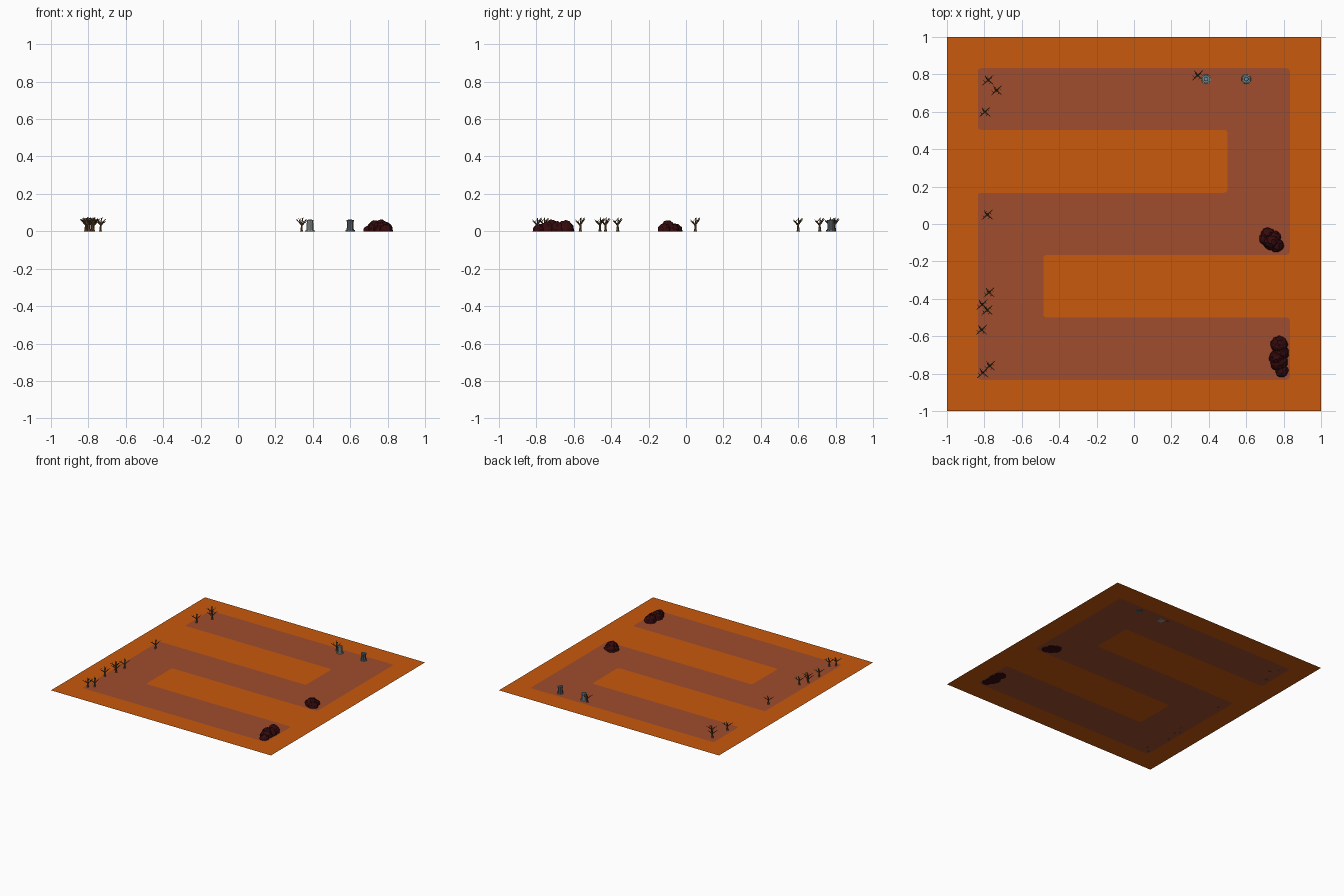
import bpy, bmesh, math, random
from mathutils import Vector, Matrix

if "Cube" in bpy.data.objects:
    bpy.data.objects.remove(bpy.data.objects["Cube"])

random.seed(4)
GROUND_Z = 0.003


def material(name, rgb):
    m = bpy.data.materials.new(name)
    m.diffuse_color = (*rgb, 1)
    m.use_nodes = True
    m.node_tree.nodes["Principled BSDF"].inputs["Base Color"].default_value = m.diffuse_color
    return m


SAND = material("orange sand", (0.58, 0.10, 0.004))
PATH = material("brown path", (0.35, 0.075, 0.026))
WOOD = material("dead wood", (0.16, 0.085, 0.032))
ROCK = material("dark red rock", (0.035, 0.003, 0.004))
STONE = material("pale stone", (0.27, 0.30, 0.30))
SLATE = material("dark slate", (0.10, 0.115, 0.13))
CAP = material("blue grey stone", (0.17, 0.28, 0.30))


def make(name, bm, mats, loc=(0, 0, 0)):
    me = bpy.data.meshes.new(name)
    bm.to_mesh(me)
    bm.free()
    for m in mats:
        me.materials.append(m)
    ob = bpy.data.objects.new(name, me)
    ob.location = loc
    bpy.context.collection.objects.link(ob)
    return ob


def limb(bm, a, b, r1, r2, sides=5):
    """Tapered round bar from a to b."""
    a, b = Vector(a), Vector(b)
    d = b - a
    rot = Vector((0, 0, 1)).rotation_difference(d).to_matrix().to_4x4()
    return bmesh.ops.create_cone(bm, cap_ends=True, segments=sides, radius1=r1, radius2=r2, depth=d.length,
                                 matrix=Matrix.Translation((a + b) / 2) @ rot)["verts"]


def rounded(points, r=0.02, steps=4):
    """Round every corner of a polygon."""
    out = []
    for i, p in enumerate(points):
        p = Vector(p)
        a = p + (Vector(points[i - 1]) - p).normalized() * r
        b = p + (Vector(points[(i + 1) % len(points)]) - p).normalized() * r
        for k in range(steps + 1):
            t = k / steps
            out.append(a * (1 - t) ** 2 + p * 2 * t * (1 - t) + b * t * t)
    return out


# Ground sheet with the winding path cut out of it
corners = [(-.835, .833), (.833, .833), (.833, -.165), (-.485, -.165), (-.485, -.5), (.833, -.5),
           (.833, -.833), (-.835, -.833), (-.835, .167), (.5, .167), (.5, .503), (-.835, .503)]
outline = rounded(corners)
bm = bmesh.new()
edges = []
for loop in (outline, [Vector(p) for p in ((-1, -1), (1, -1), (1, 1), (-1, 1))]):
    vs = [bm.verts.new((p.x, p.y, GROUND_Z)) for p in loop]
    edges += [bm.edges.new((vs[i - 1], vs[i])) for i in range(len(vs))]
bmesh.ops.triangle_fill(bm, edges=edges, use_beauty=True, normal=(0, 0, 1))
make("ground", bm, [SAND])

bm = bmesh.new()
bm.faces.new([bm.verts.new((p.x, p.y, GROUND_Z)) for p in reversed(outline)])
make("path", bm, [PATH])

# Dead trees: one shared mesh
bm = bmesh.new()
limb(bm, (0, 0, 0), (0, 0, .010), .009, .006, 6)
limb(bm, (0, 0, .010), (.001, 0, .042), .006, .0045, 6)
for start, mid, end in [
        ((0, 0, .034), (.014, .012, .050), (.028, .026, .066)),
        ((0, 0, .038), (-.010, .010, .056), (-.016, .024, .072)),
        ((0, 0, .030), (.014, -.012, .044), (.029, -.025, .054)),
        ((0, 0, .034), (-.015, -.014, .050), (-.030, -.028, .062)),
        ((0, 0, .040), (.003, .002, .058), (.010, .004, .075))]:
    limb(bm, start, mid, .004, .003)
    limb(bm, mid, end, .003, .001)
    twig = Vector(mid) + Vector((mid[1] * .8, -mid[0] * .8, .014))
    limb(bm, mid, twig, .0022, .0008, 4)
tree = make("dead_tree", bm, [WOOD], (-.78, .77, 0))
for x, y in [(-.735, .715), (-.797, .6), (.34, .795), (-.785, .05), (-.775, -.365), (-.812, -.43),
             (-.785, -.46), (-.815, -.565), (-.772, -.758), (-.808, -.795)]:
    copy = tree.copy()
    copy.location = (x, y, 0)
    bpy.context.collection.objects.link(copy)


# Rock piles: knobbly half-buried boulders (x, y, radius, height)
def rock_pile(name, boulders):
    bm = bmesh.new()
    for x, y, r, h in boulders:
        vs = bmesh.ops.create_icosphere(bm, subdivisions=3, radius=1)["verts"]
        for v in vs:
            k = random.uniform(.86, 1.0)
            v.co = Vector((x + v.co.x * r * k, y + v.co.y * r * k, max(0, v.co.z * h * k)))
    bmesh.ops.dissolve_degenerate(bm, dist=1e-5, edges=bm.edges)
    make(name, bm, [ROCK])


rock_pile("rock_pile_middle", [(.715, -.055, .040, .045), (.735, -.095, .048, .062), (.763, -.115, .040, .045),
                               (.707, -.078, .040, .035), (.75, -.07, .038, .042)])
rock_pile("rock_pile_front", [(.775, -.645, .050, .062), (.765, -.715, .046, .066), (.775, -.74, .050, .055),
                              (.79, -.785, .038, .04), (.785, -.69, .045, .055)])


# Stone pillars: base slab, ringed shaft and cap
def pillar(name, x, y, shaft):
    bm = bmesh.new()
    limb(bm, (0, 0, 0), (0, 0, .008), .027, .025, 10)
    limb(bm, (0, 0, .008), (0, 0, .052), .020, .018, 10)
    limb(bm, (0, 0, .052), (0, 0, .060), .021, .021, 10)
    limb(bm, (0, 0, .060), (0, 0, .064), .012, .010, 10)
    for f in bm.faces:
        f.material_index = 1 if f.normal.z > .7 else 0
    make(name, bm, [shaft, CAP], (x, y, 0))


pillar("pale_pillar", .385, .775, STONE)
pillar("dark_pillar", .6, .775, SLATE)
